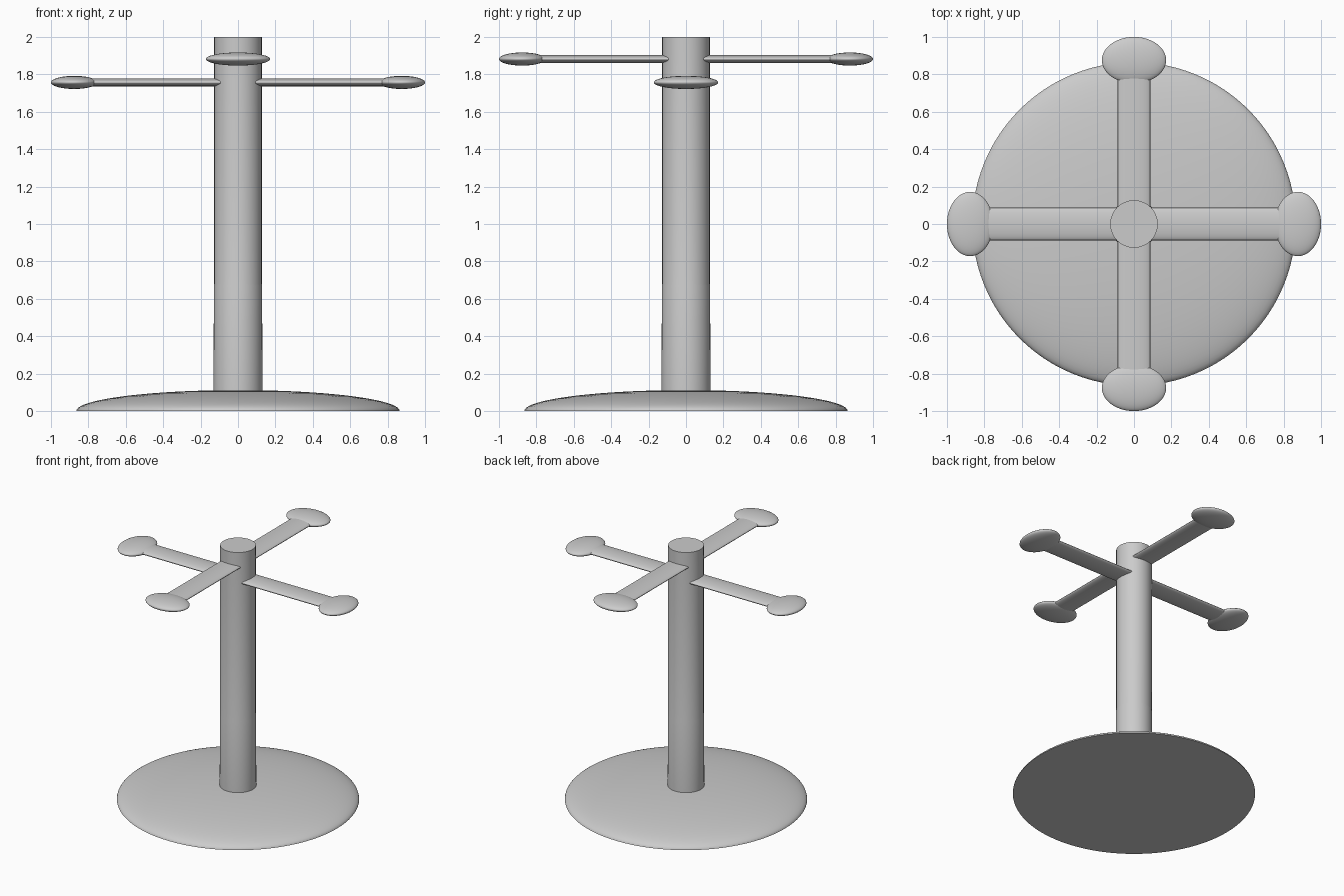
import bpy, math

if "Cube" in bpy.data.objects:
    bpy.data.objects.remove(bpy.data.objects["Cube"])


def lathe(name, profile, segs=96):
    """Revolve an (r, z) profile around z; end points with r=0 become poles."""
    verts, rings, faces = [], [], []
    for r, z in profile:
        n = 1 if r == 0 else segs
        rings.append([len(verts) + i for i in range(n)])
        for i in range(n):
            a = 2 * math.pi * i / segs
            verts.append((r * math.cos(a), r * math.sin(a), z))
    for lo, hi in zip(rings, rings[1:]):
        for i in range(segs):
            j = (i + 1) % segs
            quad = [lo[i % len(lo)], lo[j % len(lo)], hi[j % len(hi)], hi[i % len(hi)]]
            faces.append(list(dict.fromkeys(quad)))
    mesh = bpy.data.meshes.new(name)
    mesh.from_pydata(verts, [], faces)
    obj = bpy.data.objects.new(name, mesh)
    bpy.context.collection.objects.link(obj)
    smooth(obj)
    return obj


def smooth(obj):
    bpy.ops.object.select_all(action='DESELECT')
    obj.select_set(True)
    bpy.context.view_layer.objects.active = obj
    bpy.ops.object.shade_smooth_by_angle(angle=math.radians(35))


# Base: flat-bottomed shallow dome
R, H = 0.865, 0.112
dome = [(R * math.cos(t), H * math.sin(t))
        for t in (math.pi / 2 * i / 20 for i in range(20))]
lathe("base", [(0, 0)] + dome + [(0, H)])

# Post: round column, very slightly thicker in its lower third
lathe("post", [(0, 0.05), (0.131, 0.05), (0.129, 0.67), (0.127, 0.68),
               (0.127, 2.0), (0, 2.0)], 64)

# Two crossed levels of flattened arms with oval pads at the tips
for level, z, turn in (("lower", 1.757, 0), ("upper", 1.882, math.pi / 2)):
    bpy.ops.mesh.primitive_cylinder_add(vertices=48, radius=1, depth=1.64)
    arm = bpy.context.object
    arm.name = level + "_arm"
    arm.scale = (0.021, 0.087, 1)
    arm.rotation_euler = (0, math.pi / 2, turn)
    arm.location = (0, 0, z)
    smooth(arm)
    for side, s in (("a", 1), ("b", -1)):
        bpy.ops.mesh.primitive_uv_sphere_add(segments=48, ring_count=24, radius=1)
        pad = bpy.context.object
        pad.name = f"{level}_pad_{side}"
        pad.scale = (0.124, 0.172, 0.035)
        pad.rotation_euler = (0, 0, turn)
        pad.location = (s * 0.876 * math.cos(turn), s * 0.876 * math.sin(turn), z)
        smooth(pad)
